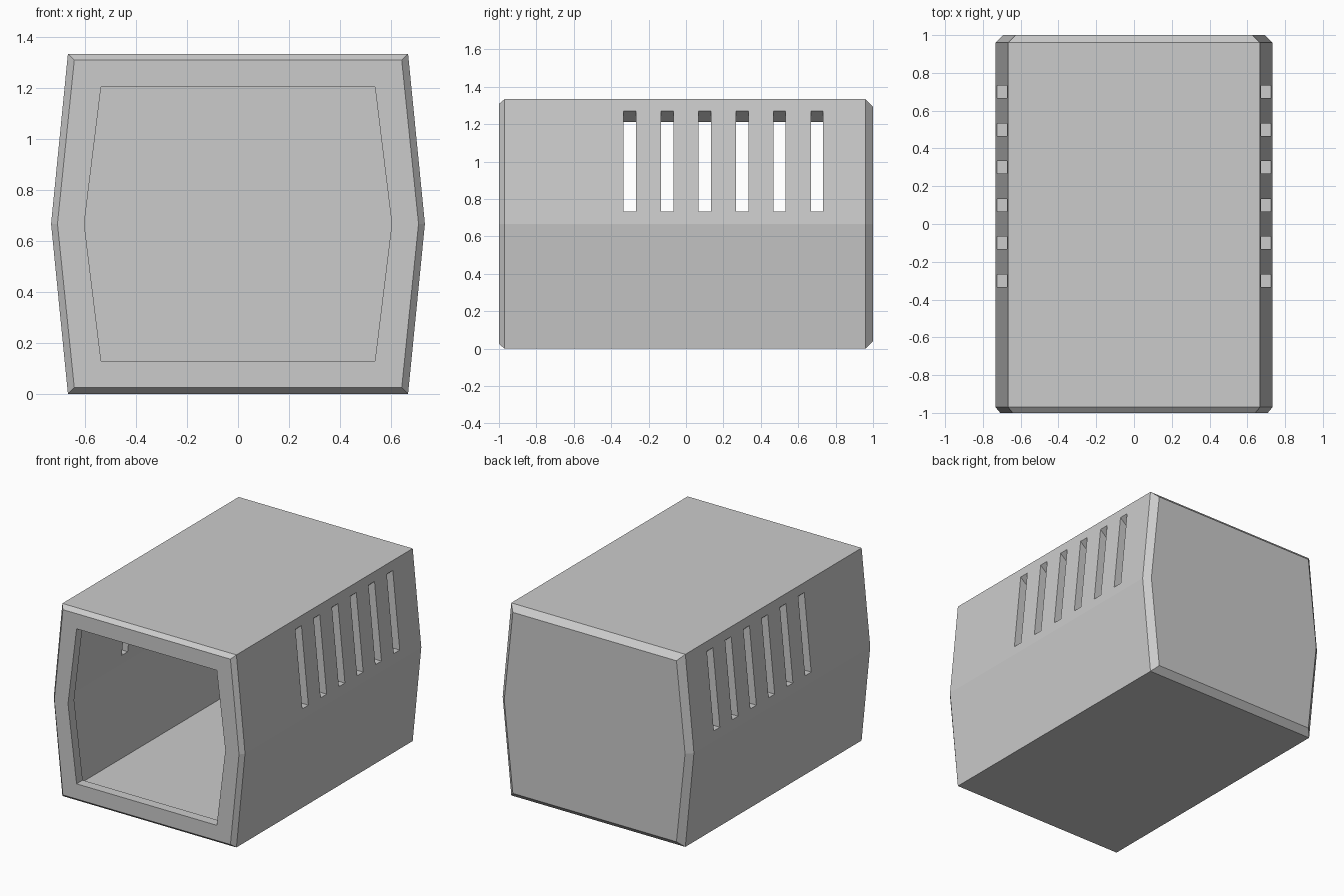
import bpy
import bmesh

cube = bpy.data.objects.get("Cube")
if cube:
    bpy.data.objects.remove(cube, do_unlink=True)

MID = 0.667  # height of the widest point

grey = bpy.data.materials.new("light_grey")
grey.use_nodes = True
colour = (0.6, 0.6, 0.6, 1)
grey.diffuse_color = colour
grey.node_tree.nodes["Principled BSDF"].inputs["Base Color"].default_value = colour


def make_object(name, bm):
    bmesh.ops.recalc_face_normals(bm, faces=bm.faces)
    mesh = bpy.data.meshes.new(name)
    bm.to_mesh(mesh)
    bm.free()
    mesh.materials.append(grey)
    obj = bpy.data.objects.new(name, mesh)
    bpy.context.collection.objects.link(obj)
    return obj


def loft(bm, rings):
    """Bridge equal-sized rings of points and cap both ends."""
    loops = [[bm.verts.new(p) for p in ring] for ring in rings]
    for a, b in zip(loops, loops[1:]):
        for i in range(len(a)):
            j = (i + 1) % len(a)
            bm.faces.new((a[i], a[j], b[j], b[i]))
    bm.faces.new(loops[0])
    bm.faces.new(loops[-1])


def section(y, inset):
    """Six-sided cross-section, inset from the outer wall."""
    edge, wide, half = MID - inset, 0.733 - inset, MID - inset
    return [(edge, y, MID - half), (wide, y, MID), (edge, y, MID + half),
            (-edge, y, MID + half), (-wide, y, MID), (-edge, y, MID - half)]


# Hollow casing: chamfered outside, back wall, then cavity and front lip
bm = bmesh.new()
loft(bm, [section(y, inset) for y, inset in (
    (-1, 0.13), (-1, 0.025), (-0.97, 0), (0.96, 0), (1, 0.04))])
# Replace the front cap with the recessed interior
bm.faces.ensure_lookup_table()
front_cap = next(f for f in bm.faces if len(f.verts) == 6 and f.calc_center_median().y < 0)
previous = list(front_cap.verts)
bm.faces.remove(front_cap)
previous.sort(key=lambda v: v.index)
rim = [min(previous, key=lambda v: (v.co.x - p[0]) ** 2 + (v.co.z - p[2]) ** 2)
       for p in section(-1, 0.13)]
for y, inset in ((-0.933, 0.13), (-0.933, 0.067), (0.933, 0.067)):
    ring = [bm.verts.new(p) for p in section(y, inset)]
    for i in range(6):
        j = (i + 1) % 6
        bm.faces.new((rim[i], rim[j], ring[j], ring[i]))
    rim = ring
bm.faces.new(rim)
casing = make_object("casing", bm)

# Vent slots: flat sill and sloping top, six on each side
bm = bmesh.new()
profile = [(0.5, 0.733), (0.8, 0.733), (0.8, 1.38), (0.5, 1.12)]
for side in (-1, 1):
    for n in range(6):
        y = -0.3 + 0.2 * n
        loft(bm, [[(side * x, y + d, z) for x, z in profile] for d in (-0.033, 0.033)])
cutter = make_object("vent_cutter", bm)
cutter.hide_render = True

# Cut the vents and discard the cutter
vents = casing.modifiers.new("vents", "BOOLEAN")
vents.operation = "DIFFERENCE"
vents.solver = "EXACT"
vents.object = cutter
bpy.context.view_layer.objects.active = casing
casing.select_set(True)
bpy.ops.object.modifier_apply(modifier=vents.name)
bpy.data.objects.remove(cutter, do_unlink=True)
